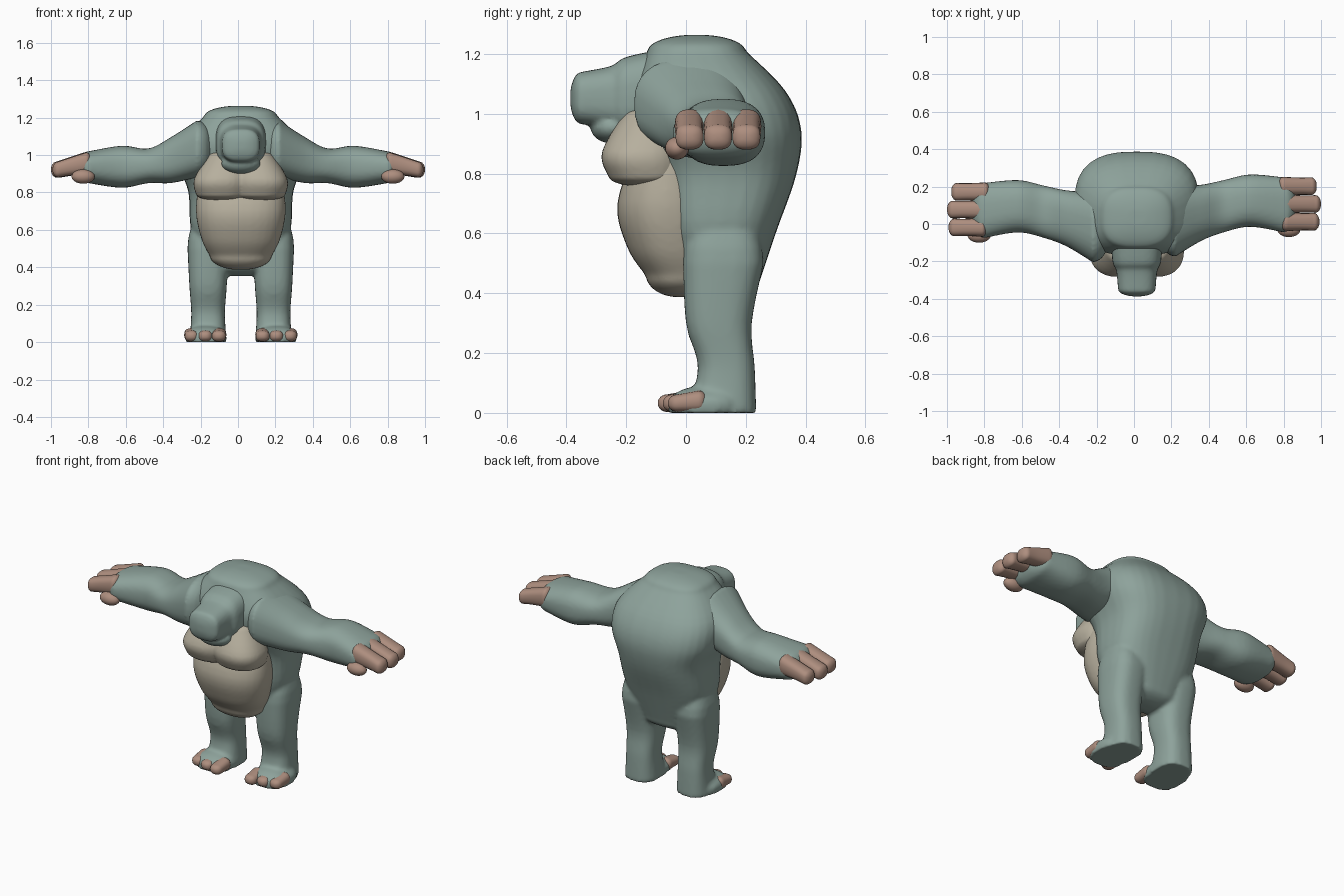
import bpy, bmesh, math
from mathutils import Matrix, Vector

cube = bpy.data.objects.get("Cube")
if cube:
    bpy.data.objects.remove(cube)


def material(name, rgb):
    mat = bpy.data.materials.new(name)
    mat.use_nodes = True
    mat.diffuse_color = (*rgb, 1)
    mat.node_tree.nodes["Principled BSDF"].inputs["Base Color"].default_value = (*rgb, 1)
    return mat


HIDE = material("grey green hide", (0.27, 0.365, 0.33))
CREAM = material("cream belly", (0.47, 0.43, 0.34))
PINK = material("pinkish brown skin", (0.42, 0.27, 0.21))
MIDDLE = 0.015      # the body sits slightly off centre


def smooth_sections(sections, cuts=5):
    """Catmull-Rom curve through the section rows."""
    rows = [Vector(s) for s in sections]
    result = []
    for i in range(len(rows) - 1):
        p, q = rows[i], rows[i + 1]
        before = rows[i - 1] if i else p
        after = rows[min(i + 2, len(rows) - 1)]
        m, n = (q - before) / 2, (after - p) / 2
        for k in range(cuts):
            t = k / cuts
            result.append(p + m * t + (3 * (q - p) - 2 * m - n) * t ** 2
                          + (2 * (p - q) + m + n) * t ** 3)
    return result + [rows[-1]]


def dome(row, length, cuts=6):
    """Sections that round off an end over the given length."""
    pos, a0, a1, b0, b1 = row
    middle = Vector((pos, (a0 + a1) / 2, (a0 + a1) / 2, (b0 + b1) / 2, (b0 + b1) / 2))
    reach = Vector((length, 0, 0, 0, 0))
    result = []
    for k in range(1, cuts):
        angle = math.pi / 2 * k / cuts
        result.append(middle + (row - middle) * math.cos(angle) + reach * math.sin(angle))
    return result


def loft(bm, axis, sections, domes, power=2.4, steps=32):
    """Closed skin through rounded sections (position, a_low, a_high, b_low, b_high)."""
    a_axis, b_axis = [i for i in range(3) if i != axis]
    rows = smooth_sections(sections)
    start, end = domes
    if start:
        rows = dome(rows[0], -start)[::-1] + rows
    if end:
        rows = rows + dome(rows[-1], end)
    rings = []
    for pos, a0, a1, b0, b1 in rows:
        ring = []
        for i in range(steps):
            ang = math.tau * i / steps
            c, s = math.cos(ang), math.sin(ang)
            co = Vector()
            co[axis] = pos
            co[a_axis] = (a0 + a1) / 2 + (a1 - a0) / 2 * math.copysign(abs(c) ** (2 / power), c)
            co[b_axis] = (b0 + b1) / 2 + (b1 - b0) / 2 * math.copysign(abs(s) ** (2 / power), s)
            ring.append(bm.verts.new(co))
        rings.append(ring)
    for low, high in zip(rings, rings[1:]):
        for i in range(steps):
            j = (i + 1) % steps
            bm.faces.new((low[i], low[j], high[j], high[i]))
    bm.faces.new(rings[0])
    bm.faces.new(rings[-1])


def upright(bm, sections, centre, domes, power=2.4):
    """Vertical loft from rows of (z, front, back, half_width)."""
    rows = [(z, centre - w, centre + w, front, back) for z, front, back, w in sections]
    loft(bm, 2, rows, domes, power)


def ellipsoid(bm, centre, radii):
    matrix = Matrix.Translation(centre) @ Matrix.Diagonal((*radii, 1))
    bmesh.ops.create_uvsphere(bm, u_segments=24, v_segments=14, radius=1, matrix=matrix)


def finish(bm, name, mat, side=1, shift=(0, 0, 0), voxel=0, smooth=5):
    """Mirror, move, fuse and shade one part."""
    for v in bm.verts:
        v.co.x *= side
        v.co += Vector(shift)
    bmesh.ops.recalc_face_normals(bm, faces=bm.faces)
    mesh = bpy.data.meshes.new(name)
    bm.to_mesh(mesh)
    bm.free()
    mesh.materials.append(mat)
    for poly in mesh.polygons:
        poly.use_smooth = True
    obj = bpy.data.objects.new(name, mesh)
    bpy.context.collection.objects.link(obj)
    if voxel:
        fuse = obj.modifiers.new("fuse", "REMESH")
        fuse.mode = "VOXEL"
        fuse.voxel_size = voxel
        fuse.use_smooth_shade = True
        soften = obj.modifiers.new("soften", "SMOOTH")
        soften.factor = 0.5
        soften.iterations = smooth


# Hunched torso fused with both legs
body = bmesh.new()
upright(body, [
    (0.42, 0, 0.24, 0.18), (0.6, -0.07, 0.3, 0.265), (0.8, -0.1, 0.37, 0.28),
    (0.95, -0.15, 0.385, 0.33), (1.08, -0.17, 0.33, 0.315), (1.21, -0.13, 0.2, 0.195)],
    MIDDLE, (0.07, 0.055), 2.7)
LEG = [(0, 0, 0.235, 0.1), (0.15, 0.04, 0.23, 0.09), (0.3, 0, 0.22, 0.1),
       (0.5, -0.01, 0.26, 0.11)]
FOOT = [(0, -0.06, 0.18, 0.105), (0.03, -0.06, 0.18, 0.11)]
LEG_X = {1: 0.19, -1: -0.16}
for side, x in LEG_X.items():
    upright(body, LEG, x, (0, 0.2), 2.7)
    upright(body, FOOT, x + side * MIDDLE, (0, 0.06), 2.8)
    ellipsoid(body, (x, 0.055, 0.28), (0.085, 0.05, 0.06))
finish(body, "body_and_legs", HIDE, voxel=0.011)

# Head: blunt muzzle widening into a heavy neck, with a jaw below
head = bmesh.new()
loft(head, 1, [(y, MIDDLE - w, MIDDLE + w, low, high) for y, low, high, w in [
    (-0.35, 0.965, 1.14, 0.1), (-0.25, 0.95, 1.16, 0.11), (-0.2, 0.93, 1.19, 0.13),
    (-0.06, 0.93, 1.22, 0.14)]], (0.038, 0), 2.8)
ellipsoid(head, (MIDDLE, -0.245, 0.955), (0.105, 0.075, 0.055))
finish(head, "head", HIDE, voxel=0.009, smooth=3)

# Cream belly
belly = bmesh.new()
upright(belly, [(0.46, -0.135, 0.1, 0.165), (0.55, -0.195, 0.1, 0.21),
                (0.7, -0.23, 0.1, 0.24), (0.9, -0.16, 0.04, 0.22)], MIDDLE, (0.075, 0), 2.3)
finish(belly, "belly", CREAM, voxel=0.011)

# Cream chest: two broad pads meeting in a shallow crease, rising to the throat
chest = bmesh.new()
for side in (1, -1):
    pad = [(0.79, -0.26, 0.1, 0.14), (0.87, -0.282, 0.1, 0.15), (1, -0.21, 0.065, 0.11)]
    for_pad = [(z, front, 0, w, MIDDLE + side * x) for z, front, x, w in pad]
    loft(chest, 2, [(z, x - w, x + w, front, back) for z, front, back, w, x in for_pad],
         (0.035, 0.02), 2.3)
finish(chest, "chest", CREAM, voxel=0.009)

# Limb ends, mirrored; the right arm is carried a little further forward
ARM = [(0.22, -0.175, 0.2, 0.88, 1.185), (0.36, -0.09, 0.21, 0.85, 1.095),
       (0.48, -0.045, 0.235, 0.85, 1.035), (0.62, -0.015, 0.265, 0.825, 1.05),
       (0.8, -0.045, 0.25, 0.85, 1.02)]
# one finger: (x, half_width, bottom, top); one toe: (y, half_width, top)
FINGER = [(0.82, 0.05, 0.9, 1.015), (0.91, 0.046, 0.89, 0.985), (0.97, 0.047, 0.88, 0.965)]
TOE = [(-0.03, 0.037, 0.062), (0.04, 0.04, 0.075)]
for side, label in ((1, "left"), (-1, "right")):
    shift = (0, 0 if side > 0 else -0.03, 0)

    arm = bmesh.new()
    loft(arm, 0, ARM, (0.1, 0.07), 2.5)
    finish(arm, label + "_arm", HIDE, side, shift, voxel=0.01)

    # three fingers and a short thumb
    hand = bmesh.new()
    for y, reach in ((0.012, -0.008), (0.107, 0), (0.202, -0.022)):
        rows = [(x + reach, y - w, y + w, low, high) for x, w, low, high in FINGER]
        loft(hand, 0, rows, (0.03, 0.03), 2.6, 20)
    ellipsoid(hand, (0.828, -0.03, 0.885), (0.062, 0.04, 0.038))
    finish(hand, label + "_fingers", PINK, side, shift)

    # three toes, the inner ones reaching further
    toes = bmesh.new()
    for i in range(3):
        x, back = (i - 1) * 0.073, 0.017 * i - 0.032
        rows = [(y + back, x - w, x + w, 0.003, top) for y, w, top in TOE]
        loft(toes, 1, rows, (0.033, 0.03), 2.4, 20)
    finish(toes, label + "_toes", PINK, side, (LEG_X[side] + side * MIDDLE, 0, 0))
